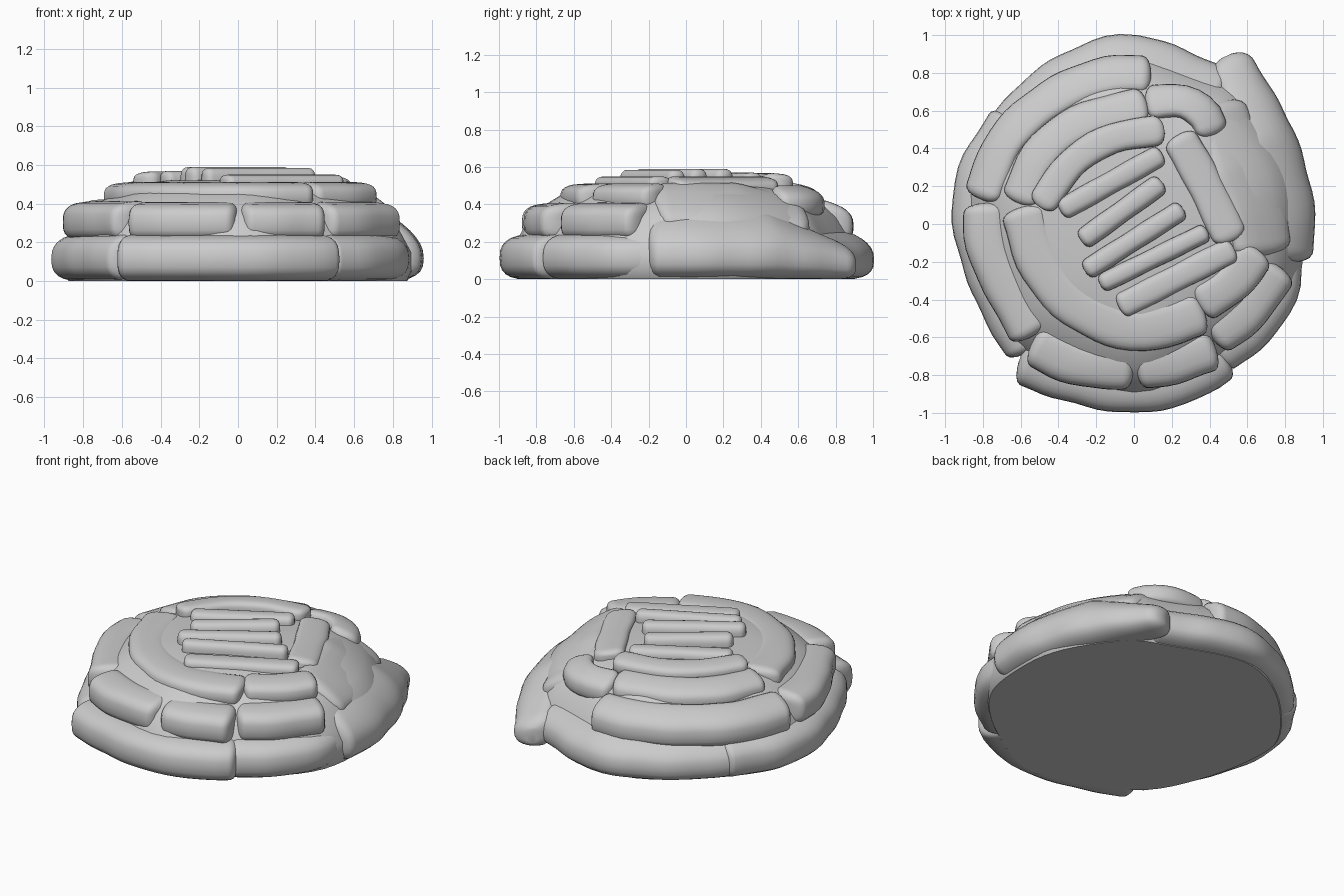
import bpy, bmesh, math
from mathutils import Vector

if "Cube" in bpy.data.objects:
    bpy.data.objects.remove(bpy.data.objects["Cube"])

grey = bpy.data.materials.new("sandbag grey")
grey.diffuse_color = (0.6, 0.6, 0.6, 1)
grey.use_nodes = True
grey.node_tree.nodes["Principled BSDF"].inputs["Base Color"].default_value = grey.diffuse_color


def finish(bm, name, angle=40):
    bmesh.ops.recalc_face_normals(bm, faces=bm.faces)
    me = bpy.data.meshes.new(name)
    bm.to_mesh(me)
    bm.free()
    me.materials.append(grey)
    me.shade_smooth()
    me.set_sharp_from_angle(angle=math.radians(angle))
    ob = bpy.data.objects.new(name, me)
    bpy.context.scene.collection.objects.link(ob)
    return ob


def spline(pts, per=10, closed=False):
    """Smooth curve through 2D points."""
    p = [Vector(q) for q in pts]
    if closed:
        p = [p[-1]] + p + p[:2]
    else:
        p = [p[0] * 2 - p[1]] + p + [p[-1] * 2 - p[-2]]
    out = []
    for i in range(1, len(p) - 2):
        a, b, c, d = p[i - 1:i + 3]
        for k in range(per):
            t = k / per
            out.append(0.5 * (2 * b + (c - a) * t + (2 * a - 5 * b + 4 * c - d) * t * t
                              + (3 * b - a - 3 * c + d) * t ** 3))
    if not closed:
        out.append(p[-2])
    return out


def skin(bm, rings):
    n = len(rings[0])
    for a, b in zip(rings, rings[1:]):
        for i in range(n):
            bm.faces.new((a[i], a[(i + 1) % n], b[(i + 1) % n], b[i]))
    bm.faces.new(rings[0])
    bm.faces.new(rings[-1])


def bag(name, pts, w, z0, z1, slope=0.0, end=0.06, power=3.0, taper=0.0):
    """Stuffed bag along a path: squarish section, rounded ends, top sloping outward.
    taper lowers and narrows the first part of the bag."""
    path = spline(pts)
    acc = [0.0]
    for a, b in zip(path, path[1:]):
        acc.append(acc[-1] + (b - a).length)
    L = acc[-1]
    caps = [end * f for f in (0.0, 0.05, 0.2, 0.45, 0.75)]
    mid = max(4, int(L / 0.06))
    dist = caps + [end + (L - 2 * end) * k / mid for k in range(mid + 1)] + [L - c for c in reversed(caps)]
    bm = bmesh.new()
    rings = []
    zc, h = (z0 + z1) / 2, (z1 - z0) / 2
    for s in dist:
        i = max(k for k in range(len(acc) - 1) if acc[k] <= s + 1e-9)
        d = path[i + 1] - path[i]
        c = path[i] + d * ((s - acc[i]) / d.length)
        d = (path[min(i + 2, len(path) - 1)] - path[max(i - 1, 0)]).normalized()
        n = Vector((d.y, -d.x))
        if n.dot(c) < 0:
            n = -n
        t = min(1, min(s, L - s) / end)
        f = max(0.25, (1 - (1 - t) ** 2.5) ** 0.4)
        lump = 1 + 0.025 * math.sin(s * 23 + z1 * 40)
        low = 1 - taper * max(0, 1 - s / (0.42 * L))
        ring = []
        for k in range(24):
            a = 2 * math.pi * k / 24
            ca, sa = math.cos(a), math.sin(a)
            u = w * f * lump * (0.3 + 0.7 * low) * math.copysign(abs(ca) ** (2 / power), ca)
            v = h * (0.4 + 0.6 * f) * math.copysign(abs(sa) ** (2 / power), sa)
            q = c + n * u
            # only the upper half follows the slope, so the underside stays level
            drop = slope * u * (0.5 + 0.5 * v / h)
            ring.append(bm.verts.new((q.x, q.y, max(0.0, (zc + v - drop) * low))))
        rings.append(ring)
    skin(bm, rings)
    return finish(bm, name)


# Solid mound filling the gaps between the bags
outline = spline([(-0.94, 0.1), (-0.87, 0.4), (-0.5, 0.8), (-0.1, 0.97), (0.4, 0.82), (0.64, 0.70),
                  (0.88, 0.35), (0.94, 0), (0.86, -0.4), (0.48, -0.76), (0, -0.97), (-0.6, -0.74),
                  (-0.84, -0.37)], 5, True)
bm = bmesh.new()
rings = []
for sc, z in ((0.93, 0.0), (0.965, 0.05), (0.965, 0.15), (0.92, 0.23), (0.86, 0.33),
              (0.79, 0.39), (0.69, 0.45), (0.57, 0.495), (0.40, 0.52), (0.1, 0.53)):
    rings.append([bm.verts.new((p.x * sc, p.y * sc, z)) for p in outline])
skin(bm, rings)
finish(bm, "mound_core")

# Bottom course
bag("base_bag_left", [(-0.52, -0.66), (-0.69, -0.35), (-0.80, 0), (-0.77, 0.27), (-0.60, 0.54)],
    0.16, 0.0, 0.25, 0.15, power=2.7)
bag("base_bag_back", [(-0.68, 0.42), (-0.42, 0.69), (-0.1, 0.84), (0.12, 0.81), (0.46, 0.66)],
    0.16, 0.0, 0.26, 0.35, power=2.7)
bag("base_bag_right", [(0.49, 0.89), (0.61, 0.63), (0.735, 0.3), (0.79, 0.03), (0.77, -0.2)],
    0.17, 0.0, 0.335, 0.6, 0.09, 2.6, 0.5)
bag("base_bag_front_right", [(0.73, -0.14), (0.715, -0.33), (0.61, -0.5), (0.40, -0.67)],
    0.16, 0.0, 0.245, 0.12, power=2.7)
bag("base_bag_front", [(-0.60, -0.70), (-0.32, -0.795), (-0.04, -0.85), (0.2, -0.82), (0.35, -0.75),
                       (0.47, -0.67)], 0.15, 0.0, 0.24, 0.1, power=2.7)

# Second course
bag("second_bag_left", [(-0.79, 0.11), (-0.77, -0.12), (-0.67, -0.34), (-0.53, -0.59)], 0.12, 0.21, 0.41, 0.1)
bag("second_bag_front_left", [(-0.54, -0.63), (-0.30, -0.735), (0.0, -0.76)], 0.12, 0.21, 0.405, 0.12)
bag("second_bag_front", [(0.01, -0.76), (0.2, -0.73), (0.43, -0.65)], 0.12, 0.21, 0.405, 0.12)
bag("second_bag_front_right", [(0.41, -0.60), (0.60, -0.45), (0.76, -0.22)], 0.12, 0.21, 0.405, 0.12)
bag("second_bag_back_left", [(-0.81, 0.13), (-0.67, 0.45), (-0.42, 0.67), (-0.15, 0.78), (0.09, 0.79)],
    0.105, 0.2, 0.405, 0.4)
bag("second_bag_right", [(0.43, 0.64), (0.52, 0.38), (0.63, 0.1), (0.68, -0.17)],
    0.165, 0.24, 0.465, 0.65, 0.08, 2.7, 0.15)

# Third course
bag("third_bag_front", [(-0.59, 0.09), (-0.50, -0.2), (-0.32, -0.42), (-0.04, -0.55), (0.17, -0.53),
                        (0.37, -0.46)], 0.12, 0.37, 0.51, 0.06)
bag("third_bag_front_right", [(0.34, -0.43), (0.52, -0.31), (0.66, -0.14)], 0.105, 0.37, 0.51, 0.1)
bag("third_bag_back_left", [(-0.61, 0.11), (-0.5, 0.36), (-0.28, 0.535), (0.07, 0.63)], 0.10, 0.36, 0.505, 0.25)
bag("third_bag_back", [(0.06, 0.64), (0.25, 0.65), (0.37, 0.58), (0.42, 0.47)], 0.09, 0.33, 0.49, 0.35)

# Fourth course around the roof
bag("roof_bag_back", [(-0.50, 0.09), (-0.33, 0.32), (-0.12, 0.45), (0.16, 0.50)], 0.08, 0.46, 0.565, 0.1)
bag("roof_bag_right", [(0.23, 0.47), (0.36, 0.24), (0.52, -0.09)], 0.095, 0.44, 0.545, 0.15)

# Straight rows laid across the top
rows = [((-0.39, 0.07), (0.15, 0.37), 0.06, 0.57), ((-0.28, -0.09), (0.15, 0.22), 0.058, 0.59),
        ((-0.26, -0.25), (0.26, 0.08), 0.056, 0.59), ((-0.18, -0.32), (0.39, -0.04), 0.052, 0.585),
        ((-0.08, -0.44), (0.53, -0.13), 0.07, 0.55)]
for k, (a, b, w, top) in enumerate(rows):
    bag(f"top_row_{k + 1}", [a, b], w, 0.45, top, 0.0, 0.04, 2.8)
